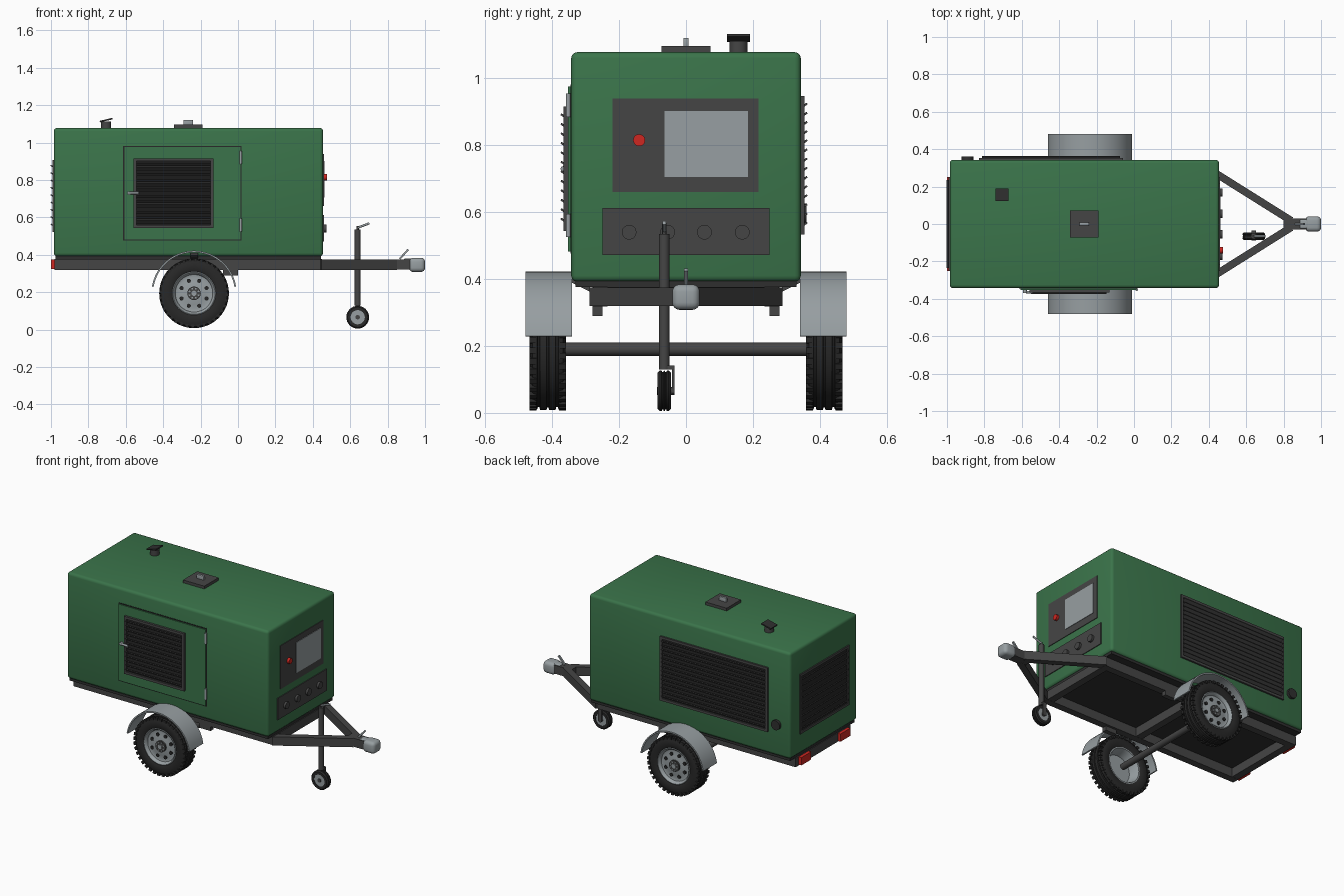
import bpy, bmesh, math
from mathutils import Vector, Matrix

if "Cube" in bpy.data.objects:
    bpy.data.objects.remove(bpy.data.objects["Cube"])


def material(name, r, g, b):
    m = bpy.data.materials.new(name)
    m.use_nodes = True
    m.diffuse_color = (r, g, b, 1)
    m.node_tree.nodes["Principled BSDF"].inputs["Base Color"].default_value = (r, g, b, 1)
    return m


GREEN = material("green paint", .043, .175, .069)
STEEL = material("dark grey steel", .06, .06, .06)
BLACK = material("charcoal", .028, .028, .028)
RUBBER = material("black rubber", .021, .021, .021)
SILVER = material("galvanised grey", .31, .345, .36)
RED = material("red", .62, .02, .015)


def finish(name, bm, mat, smooth=False):
    bmesh.ops.recalc_face_normals(bm, faces=bm.faces)
    mesh = bpy.data.meshes.new(name)
    bm.to_mesh(mesh)
    bm.free()
    mesh.materials.append(mat)
    ob = bpy.data.objects.new(name, mesh)
    bpy.context.collection.objects.link(ob)
    if smooth:
        bpy.ops.object.select_all(action='DESELECT')
        ob.select_set(True)
        bpy.context.view_layer.objects.active = ob
        bpy.ops.object.shade_smooth_by_angle(angle=math.radians(35))
    return ob


def add_box(bm, center, size, rot=Matrix()):
    bmesh.ops.create_cube(bm, size=1, matrix=Matrix.Translation(center) @ rot.to_4x4() @ Matrix.Diagonal((*size, 1)))


def box(name, mat, x, y, z, bevel=0, segments=3):
    """Box from (min, max) pairs."""
    bm = bmesh.new()
    add_box(bm, [sum(p) / 2 for p in (x, y, z)], [p[1] - p[0] for p in (x, y, z)])
    if bevel:
        bmesh.ops.bevel(bm, geom=bm.edges[:], offset=bevel, segments=segments, profile=.5, affect='EDGES')
    return finish(name, bm, mat, bevel > 0)


def rod(name, mat, a, b, r, sides=20):
    """Cylinder between two points."""
    a, b = Vector(a), Vector(b)
    bm = bmesh.new()
    m = Matrix.Translation((a + b) / 2) @ (b - a).to_track_quat('Z', 'Y').to_matrix().to_4x4()
    bmesh.ops.create_cone(bm, cap_ends=True, segments=sides, radius1=r, radius2=r, depth=(b - a).length, matrix=m)
    return finish(name, bm, mat, True)


def beam(name, mat, a, b, width, height):
    """Rectangular bar between two points."""
    a, b = Vector(a), Vector(b)
    bm = bmesh.new()
    add_box(bm, (a + b) / 2, ((b - a).length, width, height), (b - a).to_track_quat('X', 'Z').to_matrix())
    return finish(name, bm, mat)


def lathe(name, mat, profile, center, side=1, steps=48):
    """Closed (y, radius) profile turned about the y axis."""
    bm = bmesh.new()
    rings = []
    for i in range(steps):
        a = math.tau * i / steps
        rings.append([bm.verts.new((center[0] + r * math.cos(a), center[1] + side * y, center[2] + r * math.sin(a)))
                      for y, r in profile])
    n = len(profile)
    for i in range(steps):
        p, q = rings[i], rings[(i + 1) % steps]
        for j in range(n):
            k = (j + 1) % n
            bm.faces.new((p[j], p[k], q[k], q[j]))
    return finish(name, bm, mat, True)


def louvre(name, center, width, height, count, yaw, depth):
    """Framed louvre panel; its local front is -y, turned by yaw."""
    turn = Matrix.Rotation(yaw, 3, 'Z')
    center = Vector(center)
    rim = .016
    frame, slats, back = bmesh.new(), bmesh.new(), bmesh.new()

    def put(bm, loc, size, tilt=0):
        add_box(bm, center + turn @ Vector(loc), size, turn @ Matrix.Rotation(tilt, 3, 'X'))
    for s in (-1, 1):
        put(frame, (s * (width - rim) / 2, -depth / 2, 0), (rim, depth, height))
        put(frame, (0, -depth / 2, s * (height - rim) / 2), (width - 2 * rim, depth, rim))
    put(back, (0, -.002, 0), (width - rim, .004, height - rim))
    pitch = (height - 2 * rim) / count
    for i in range(count):
        z = -height / 2 + rim + pitch * (i + .5)
        put(slats, (0, -depth * .85, z), (width - 2 * rim, .024, .006), math.radians(-35))
    finish(name + "_frame", frame, STEEL)
    finish(name + "_back", back, RUBBER)
    finish(name + "_slats", slats, STEEL)


# Enclosure
box("enclosure", GREEN, (-.985, .455), (-.343, .343), (.392, 1.078), .018)
box("floor_plate", BLACK, (-.975, .445), (-.33, .33), (.376, .394))

# Side door with seam, louvre, latch and hinges
box("door_seam", RUBBER, (-.614, .019), (-.345, -.342), (.476, .982))
box("door", GREEN, (-.608, .013), (-.352, -.342), (.482, .976))
louvre("door_louvre", (-.345, -.352, .73), .43, .372, 12, 0, .014)
rod("door_latch", SILVER, (-.59, -.362, .73), (-.53, -.368, .73), .007, 12)
rod("door_latch_pivot", SILVER, (-.583, -.345, .73), (-.583, -.368, .73), .01, 12)
for z in (.56, .92):
    rod("door_hinge", SILVER, (.015, -.352, z - .035), (.015, -.352, z + .035), .007, 12)

# Large side louvre, rear louvre and fuel cap
louvre("side_louvre", (-.445, .342, .74), .77, .415, 14, math.pi, .012)
louvre("rear_louvre", (-.984, 0, .715), .5, .385, 9, -math.pi / 2, .009)
rod("fuel_cap", BLACK, (-.89, .34, .595), (-.89, .36, .595), .031, 24)

# Control end
box("control_panel", STEEL, (.45, .459), (-.22, .216), (.66, .94))
box("display", SILVER, (.455, .462), (-.065, .186), (.705, .902))
rod("stop_button", RED, (.455, -.14, .815), (.476, -.14, .815), .018, 20)
box("outlet_panel", STEEL, (.45, .46), (-.25, .25), (.472, .612))
for y in (-.17, -.055, .055, .168):
    rod("outlet", STEEL, (.455, y, .54), (.474, y, .54), .022, 20)

# Roof fittings
box("lifting_plate", STEEL, (-.342, -.19), (-.073, .073), (1.07, 1.096))
box("lifting_eye", SILVER, (-.291, -.241), (-.008, .008), (1.09, 1.121), .003, 2)
rod("exhaust_pipe", STEEL, (-.705, .157, 1.07), (-.705, .157, 1.112), .027, 24)
beam("exhaust_flap", BLACK, (-.739, .157, 1.112), (-.671, .157, 1.128), .068, .008)

# Chassis frame
for s in (-1, 1):
    box("side_rail", STEEL, (-.98, .45), sorted((s * .235, s * .28)), (.318, .377))
    box("spring_hanger", STEEL, (-.08, .0), sorted((s * .25, s * .28)), (.29, .32))
    box("tail_light", RED, (-1, -.978), sorted((s * .15, s * .25)), (.324, .374))
    beam("drawbar_arm", STEEL, (.435, s * .272, .347), (.84, s * .018, .347), .04, .056)
for x in (-.957, -.235, .427):
    box("cross_member", STEEL, (x - .023, x + .023), (-.24, .24), (.319, .376))
rod("axle", STEEL, (-.235, -.38, .19), (-.235, .38, .19), .02)

# Coupling
box("drawbar_nose", STEEL, (.8, .925), (-.03, .03), (.32, .375))
box("coupler_neck", SILVER, (.885, .96), (-.026, .026), (.325, .38), .01)
box("coupler_head", SILVER, (.915, 1), (-.041, .041), (.308, .384), .022, 4)
beam("coupler_lever", SILVER, (.865, 0, .378), (.91, 0, .428), .012, .01)

# Jockey wheel
JX, JY = .64, -.065
rod("jockey_tube", STEEL, (JX, JY, .13), (JX, JY, .535), .016)
rod("jockey_crank", STEEL, (JX, JY, .53), (JX, JY, .553), .006, 12)
rod("jockey_handle", SILVER, (JX, JY, .545), (.702, JY, .568), .006, 12)
lathe("jockey_tyre", RUBBER, [(-.02, .038), (-.02, .054), (-.013, .061), (-.008, .061), (-.006, .056), (-.003, .056),
      (-.001, .061), (.001, .061), (.003, .056), (.006, .056), (.008, .061), (.013, .061), (.02, .054), (.02, .038)],
      (JX, JY, .066), 1, 32)
rod("jockey_rim", SILVER, (JX, JY - .017, .066), (JX, JY + .017, .066), .04, 32)
rod("jockey_hub", STEEL, (JX, JY - .022, .066), (JX, JY + .03, .066), .012, 16)
box("jockey_fork", STEEL, (JX - .012, JX + .012), (JY + .023, JY + .03), (.06, .142))
box("jockey_fork_top", STEEL, (JX - .012, JX + .012), (JY - .01, JY + .03), (.13, .142))

# Road wheels and mudguards
WX, WZ = -.235, .194
TYRE = [(-.045, .112), (-.053, .125), (-.053, .16), (-.045, .178), (-.032, .184), (-.03, .177), (-.025, .177),
        (-.023, .185), (-.004, .186), (-.002, .178), (.002, .178), (.004, .186), (.023, .185), (.025, .177),
        (.03, .177), (.032, .184), (.045, .178), (.053, .16), (.053, .125), (.045, .112)]
RIM = [(-.047, .108), (-.047, .118), (.047, .118), (.05, .112), (.044, .105), (.03, .1), (.026, .085),
       (.034, .06), (.034, .001), (.016, .001), (.016, .09), (-.03, .1)]
for s in (-1, 1):
    c = (WX, s * .413, WZ)
    lathe("tyre", RUBBER, TYRE, c, s)
    lathe("rim", SILVER, RIM, c, s)
    # shoulder tread blocks
    bm = bmesh.new()
    for i in range(36):
        for e in (-1, 1):
            a = math.tau * (i + .25 * e) / 36
            loc = (WX + .177 * math.cos(a), c[1] + e * .044, WZ + .177 * math.sin(a))
            add_box(bm, loc, (.018, .02, .018), Matrix.Rotation(-a, 3, 'Y'))
    finish("tread_blocks", bm, RUBBER)

    def outward(name, mat, radius, angle, y0, y1, r, sides):
        x, z = WX + radius * math.cos(angle), WZ + radius * math.sin(angle)
        rod(name, mat, (x, c[1] + s * y0, z), (x, c[1] + s * y1, z), r, sides)
    outward("hub", STEEL, 0, 0, .02, .044, .036, 24)
    outward("hub_cap", SILVER, 0, 0, .03, .05, .014, 16)
    for i in range(8):
        a = math.tau * (i + .5) / 8
        outward("rim_hole", RUBBER, .072, a, .02, .036, .011, 14)
        outward("wheel_nut", SILVER, .026, a, .04, .048, .005, 6)

    # mudguard: arched strip with an inner web
    bm = bmesh.new()
    n = 20
    rows = []
    for i in range(n + 1):
        a = math.radians(9 + 162 * i / n)
        rows.append([bm.verts.new((WX + r * math.cos(a), s * y, WZ + r * math.sin(a)))
                     for r, y in ((.228, .34), (.228, .48), (.219, .48), (.219, .34))])
    for p, q in zip(rows, rows[1:]):
        for j in range(4):
            bm.faces.new((p[j], p[(j + 1) % 4], q[(j + 1) % 4], q[j]))
    bm.faces.new(rows[0])
    bm.faces.new(rows[-1])
    finish("mudguard", bm, SILVER, True)
    beam("mudguard_bracket", STEEL, (WX, s * .27, .36), (WX, s * .36, .405), .04, .012)
